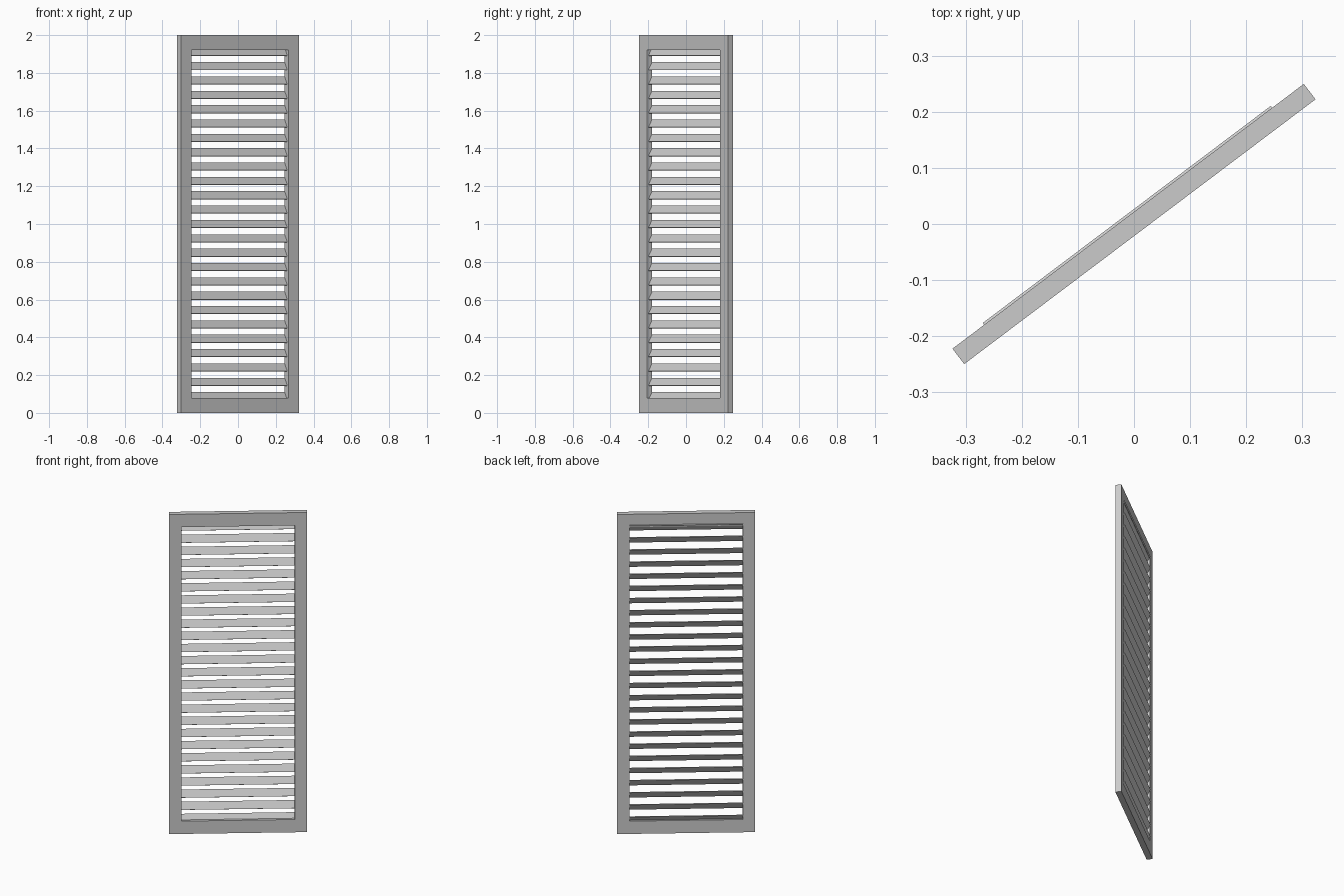
import bpy, bmesh
from math import radians
from mathutils import Matrix

if "Cube" in bpy.data.objects:
    bpy.data.objects.remove(bpy.data.objects["Cube"])

TURN = Matrix.Rotation(radians(37), 4, 'Z')   # whole shutter stands half open
W, H, DEPTH = 0.392, 2.0, 0.0345              # half width, height, thickness
HOLE, RAIL = 0.3215, 0.08                     # half opening width, rail height


def add_object(name, bm):
    bmesh.ops.recalc_face_normals(bm, faces=bm.faces)
    mesh = bpy.data.meshes.new(name)
    bm.to_mesh(mesh)
    bm.free()
    ob = bpy.data.objects.new(name, mesh)
    bpy.context.collection.objects.link(ob)
    return ob


# Frame: flat rectangular ring extruded to its thickness
bm = bmesh.new()


def ring(half, low, high):
    return [bm.verts.new((x, -DEPTH / 2, z)) for x, z in
            ((-half, low), (half, low), (half, high), (-half, high))]


outer, inner = ring(W, 0, H), ring(HOLE, RAIL, H - RAIL)
faces = [bm.faces.new((outer[i], outer[(i + 1) % 4], inner[(i + 1) % 4], inner[i]))
         for i in range(4)]
result = bmesh.ops.extrude_face_region(bm, geom=faces, use_keep_orig=True)
moved = [g for g in result["geom"] if isinstance(g, bmesh.types.BMVert)]
bmesh.ops.translate(bm, verts=moved, vec=(0, DEPTH, 0))
add_object("shutter_frame", bm).matrix_world = TURN

# Slats: tilted boards, low at the front and slightly proud of the back
COUNT, TOP, BOTTOM = 25, 1.9115, 0.0885
for i in range(COUNT):
    z = BOTTOM + (TOP - BOTTOM) * i / (COUNT - 1)
    bm = bmesh.new()
    bmesh.ops.create_cube(bm, size=1, matrix=Matrix.Diagonal((2 * HOLE, 0.0468, 0.005, 1)))
    slat = add_object(f"slat_{i + 1:02d}", bm)
    slat.matrix_world = (TURN @ Matrix.Translation((0, 0.0075, z))
                         @ Matrix.Rotation(radians(60), 4, 'X'))
